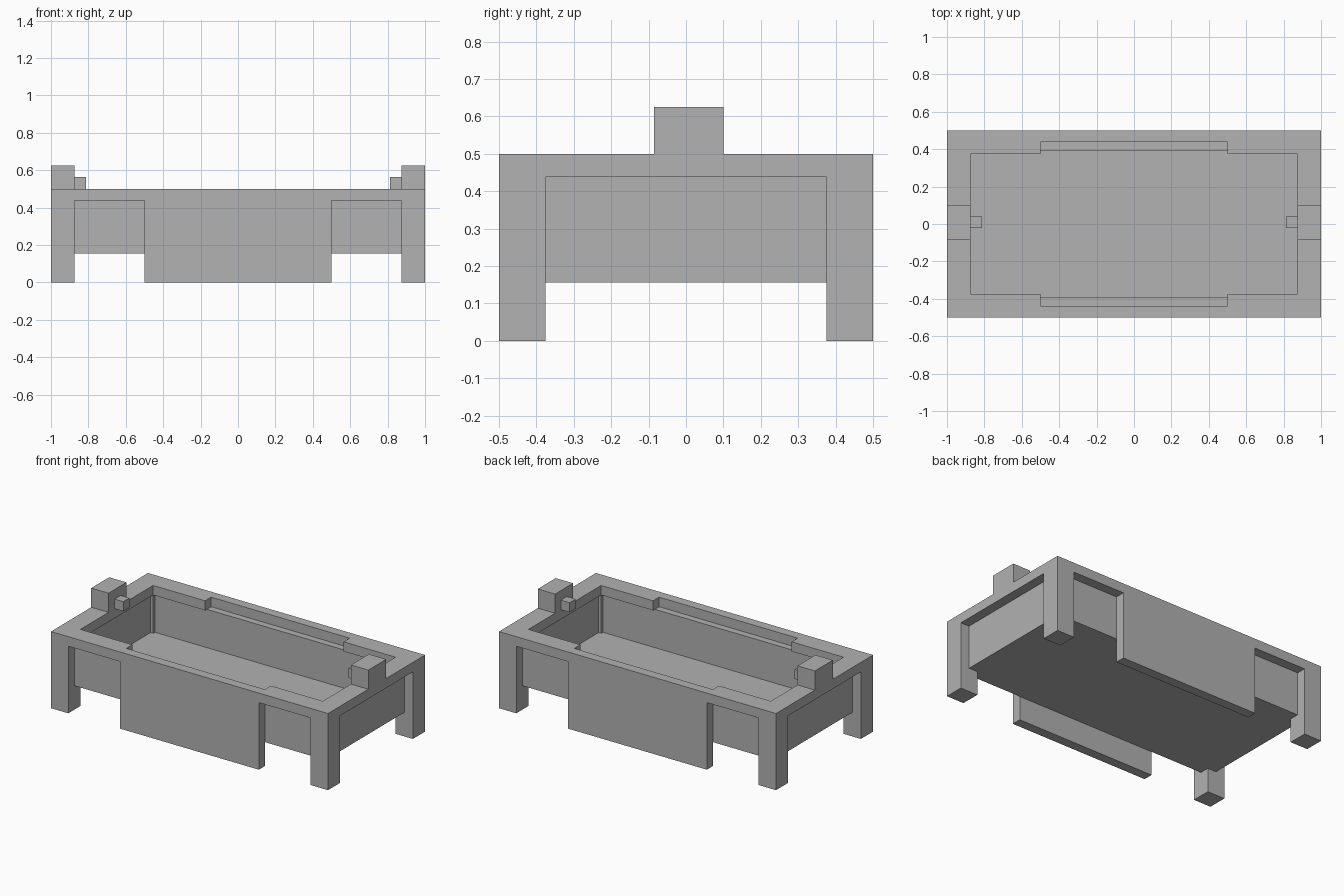
import bpy
import bmesh

cube = bpy.data.objects.get("Cube")
if cube:
    bpy.data.objects.remove(cube, do_unlink=True)

grey = bpy.data.materials.new("plain_grey")
grey.use_nodes = True
colour = (0.445, 0.445, 0.445, 1)
grey.diffuse_color = colour
grey.node_tree.nodes["Principled BSDF"].inputs["Base Color"].default_value = colour

T = 0.0625          # wall thickness, the module of the whole tub
RIM_Z = 0.5 - T     # underside of the rim


def finish(name, bm, mirror=(False, False)):
    """Turn a bmesh into an object, mirrored about the centre if asked."""
    bmesh.ops.recalc_face_normals(bm, faces=bm.faces)
    mesh = bpy.data.meshes.new(name)
    bm.to_mesh(mesh)
    bm.free()
    mesh.materials.append(grey)
    obj = bpy.data.objects.new(name, mesh)
    bpy.context.collection.objects.link(obj)
    if any(mirror):
        mod = obj.modifiers.new("Mirror", "MIRROR")
        mod.use_axis = (mirror[0], mirror[1], False)
    return obj


def box_mesh(low, high):
    bm = bmesh.new()
    bmesh.ops.create_cube(bm, size=1)
    for v in bm.verts:
        v.co = [a if c < 0 else b for c, a, b in zip(v.co, low, high)]
    return bm


def box(name, low, high, mirror=(False, False)):
    return finish(name, box_mesh(low, high), mirror)


# Rim: half outline with soap ledges cut into the long sides, then mirrored
quarter = [(0, 0.5), (1, 0.5)]
inner = [(1 - 2 * T, 0.5 - 2 * T), (0.5, 0.5 - 2 * T), (0.5, 0.5 - T), (0, 0.5 - T)]
outline = quarter + [(x, -y) for x, y in reversed(quarter)]
outline += [(x, -y) for x, y in reversed(inner)] + inner
bm = bmesh.new()
face = bm.faces.new([bm.verts.new((x, y, RIM_Z)) for x, y in outline])
up = bmesh.ops.extrude_face_region(bm, geom=[face])["geom"]
bmesh.ops.translate(bm, vec=(0, 0, T), verts=[g for g in up if isinstance(g, bmesh.types.BMVert)])
seam = [f for f in bm.faces if all(abs(v.co.x) < 1e-5 for v in f.verts)]
bmesh.ops.delete(bm, geom=seam, context="FACES")
finish("rim", bm, (True, False))

# Basin: block hollowed out from the top
bm = box_mesh((T - 1, T - 0.5, 0.156), (1 - T, 0.5 - T, RIM_Z))
top = max(bm.faces, key=lambda f: f.calc_center_median().z)
bmesh.ops.inset_region(bm, faces=[top], thickness=T)
floor = bmesh.ops.extrude_discrete_faces(bm, faces=[top])["faces"][0]
bmesh.ops.translate(bm, vec=(0, 0, 0.1875 - RIM_Z), verts=floor.verts)
finish("basin", bm)

# Supports under the rim
box("corner_legs", (1 - 2 * T, 0.5 - 2 * T, 0), (1, 0.5, RIM_Z), (True, True))
box("side_panels", (-0.5, 0.5 - T, 0), (0.5, 0.5, RIM_Z), (False, True))

# Taps on both short ends, set slightly off centre
box("tap_blocks", (1 - 2 * T, -0.085, 0.5), (1, 0.1, 0.625), (True, False))
box("tap_spouts", (1 - 3 * T, -0.022, 0.5), (1 - 2 * T, 0.04, 0.5 + T), (True, False))
